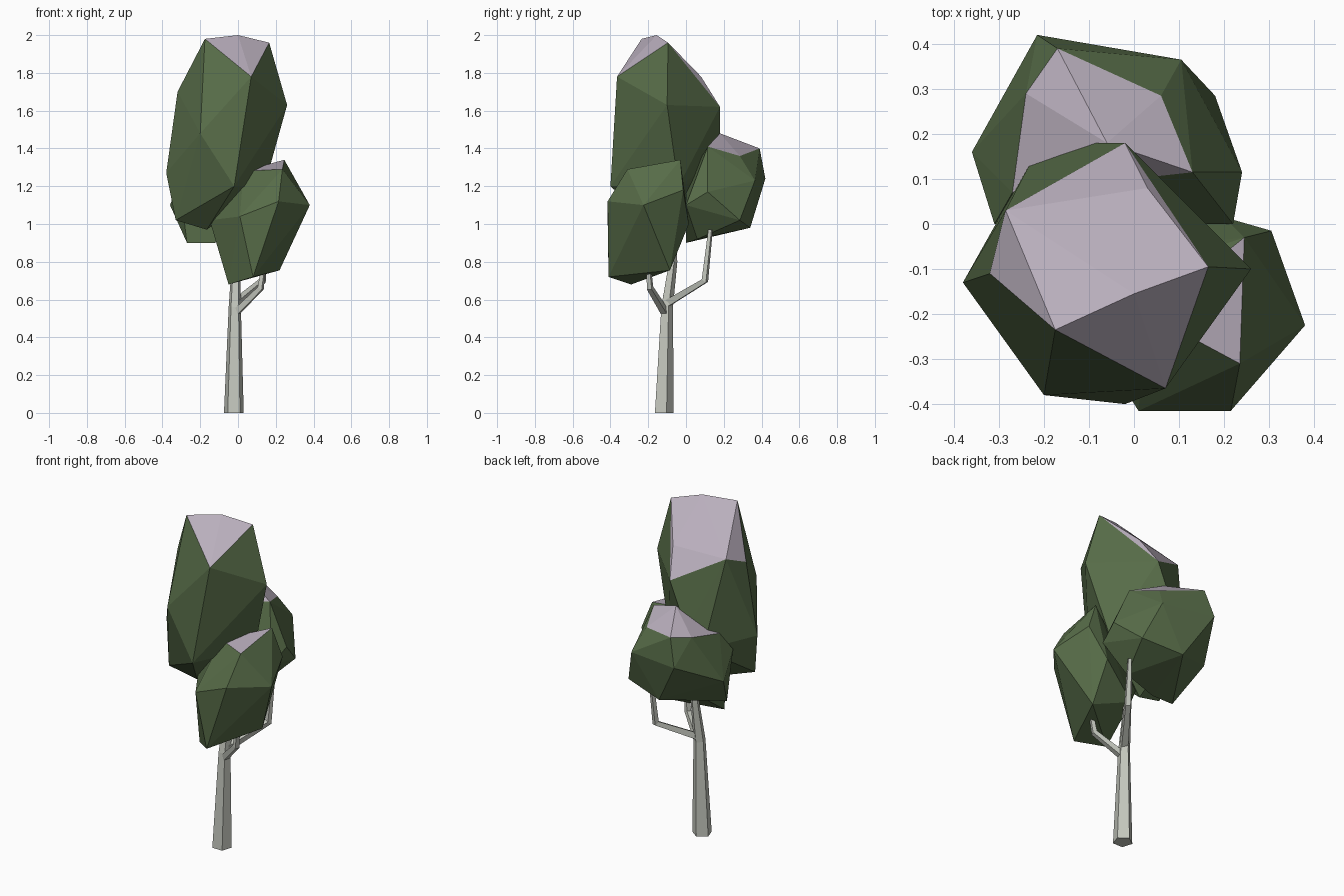
import bpy, bmesh, math
from mathutils import Vector

if "Cube" in bpy.data.objects:
    bpy.data.objects.remove(bpy.data.objects["Cube"])


def material(name, rgb):
    m = bpy.data.materials.new(name)
    m.diffuse_color = (*rgb, 1)
    m.use_nodes = True
    m.node_tree.nodes["Principled BSDF"].inputs["Base Color"].default_value = m.diffuse_color
    return m


LEAF = material("leaf green", (0.095, 0.15, 0.065))
SNOW = material("pale lilac top", (0.49, 0.43, 0.51))
BARK = material("pale bark", (0.56, 0.58, 0.52))


def finish(name, bm, mats):
    bmesh.ops.recalc_face_normals(bm, faces=bm.faces[:])
    mesh = bpy.data.meshes.new(name)
    bm.to_mesh(mesh)
    bm.free()
    for m in mats:
        mesh.materials.append(m)
    obj = bpy.data.objects.new(name, mesh)
    bpy.context.collection.objects.link(obj)


def crown(name, top_points, leaf_points):
    """Faceted hull; faces spanning only top points get the pale colour."""
    bm = bmesh.new()
    tops = {bm.verts.new(p) for p in top_points}
    for p in leaf_points:
        bm.verts.new(p)
    bmesh.ops.convex_hull(bm, input=bm.verts[:])
    loose = [v for v in bm.verts if not v.link_faces]
    tops -= set(loose)
    bmesh.ops.delete(bm, geom=loose, context='VERTS')
    for f in bm.faces:
        f.material_index = int(all(v in tops for v in f.verts))
    finish(name, bm, [LEAF, SNOW])


def limb(name, path, sides):
    """Tapered tube through (x, y, z, radius) stations."""
    bm = bmesh.new()
    rings = []
    pts = [Vector(p[:3]) for p in path]
    for i, p in enumerate(path):
        d = pts[min(i + 1, len(pts) - 1)] - pts[max(i - 1, 0)]
        if i == 0 and p[2] == 0:
            d = Vector((0, 0, 1))
        q = Vector((0, 0, 1)).rotation_difference(d.normalized())
        ring = []
        for k in range(sides):
            a = 2 * math.pi * (k + 0.25) / sides
            ring.append(bm.verts.new(pts[i] + q @ Vector((math.cos(a), math.sin(a), 0)) * p[3]))
        rings.append(ring)
    for r0, r1 in zip(rings, rings[1:]):
        for k in range(sides):
            n = (k + 1) % sides
            bm.faces.new((r0[k], r0[n], r1[n], r1[k]))
    bm.faces.new(rings[0][::-1])
    bm.faces.new(rings[-1])
    finish(name, bm, [BARK])


# Tall main crown
crown("main_crown",
      [(-.175, -.235, 1.98), (0, -.155, 2.0), (.165, -.095, 1.96), (.07, -.365, 1.78),
       (.03, .08, 1.78), (-.285, .03, 1.76), (-.32, -.11, 1.70), (-.02, .18, 1.62),
       (-.24, .08, 1.56)],
      [(.26, -.10, 1.63), (-.38, -.13, 1.27), (-.2, -.38, 1.48), (-.02, -.40, 1.2),
       (-.33, -.18, 1.02), (-.22, .155, 1.25), (-.13, .18, 1.35), (.14, -.04, 1.2),
       (-.165, -.15, .97)])

# Rear crown
crown("rear_crown",
      [(-.06, .18, 1.48), (-.17, .39, 1.40), (.06, .285, 1.36), (.13, .115, 1.41),
       (-.24, .29, 1.38), (-.27, .07, 1.33)],
      [(-.215, .42, 1.24), (.105, .365, 1.23), (.18, .285, 1.02), (.24, .115, 1.17),
       (.22, 0, 1.1), (-.36, .16, 1.1), (-.31, 0, 1.22), (-.06, .34, .98),
       (-.27, 0, .9), (-.13, 0, .9), (.1, .06, .92)])

# Low front right crown
crown("front_crown",
      [(.245, -.03, 1.34), (.235, -.31, 1.29), (.03, -.2, 1.28), (.305, -.015, 1.18)],
      [(.38, -.225, 1.1), (.215, -.415, 1.12), (.01, -.415, 1.04), (.08, -.41, .72),
       (-.05, -.29, .68), (-.15, -.16, 1.02), (.22, -.085, .755), (.2, .015, 1.0),
       (-.03, -.06, .85)])

# Trunk and two bent branches
limb("trunk", [(-.022, -.12, 0, .055), (-.017, -.103, .56, .034),
               (-.01, -.07, .8, .024), (-.03, -.07, 1.05, .015)], 5)
limb("front_branch", [(-.012, -.11, .53, .024), (.12, -.19, .66, .019),
                      (.14, -.2, .8, .013)], 4)
limb("rear_branch", [(-.012, -.1, .58, .026), (.13, .1, .70, .020),
                     (.14, .13, .97, .013)], 4)
